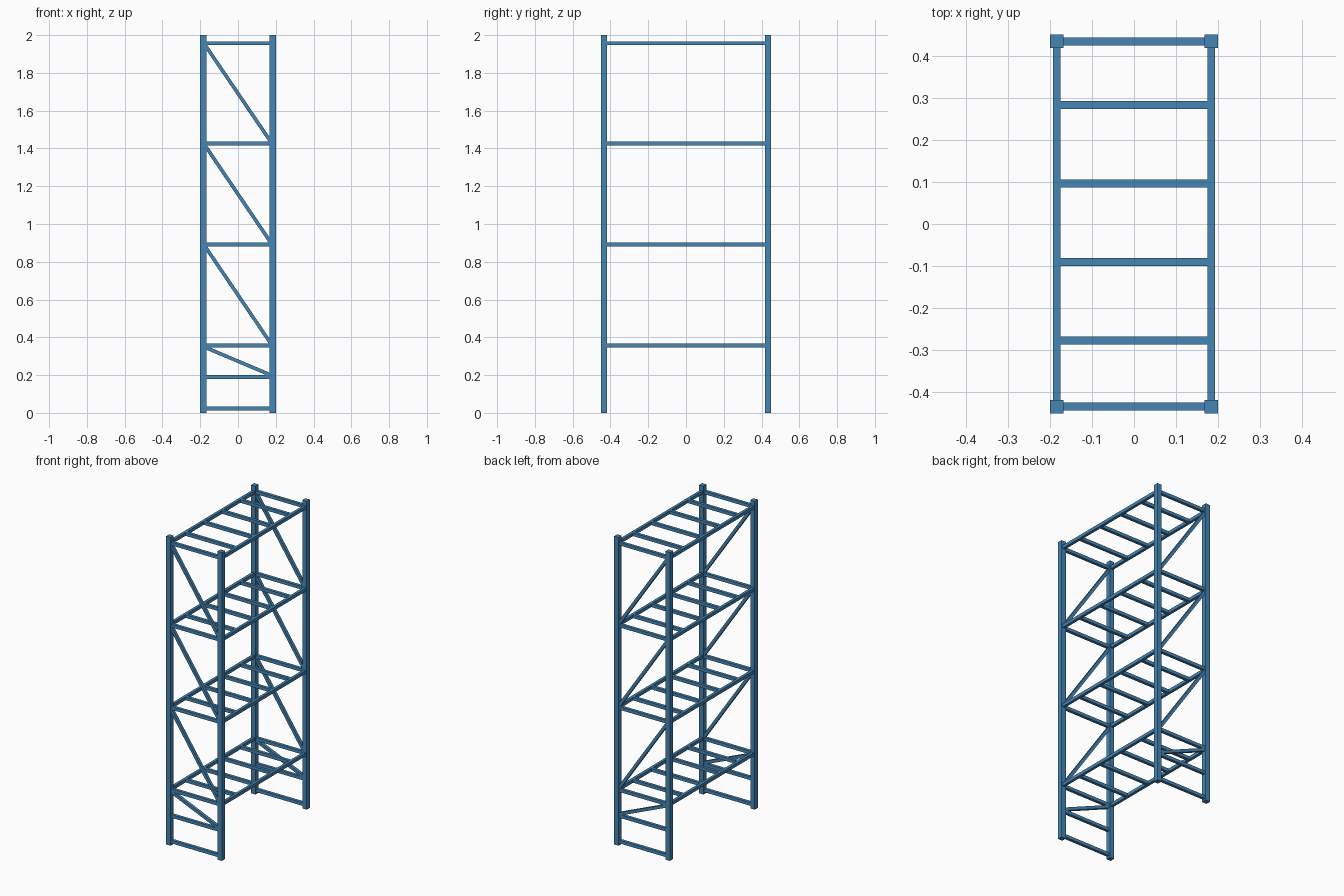
import bpy
from mathutils import Vector

old = bpy.data.objects.get("Cube")
if old:
    bpy.data.objects.remove(old, do_unlink=True)

blue = bpy.data.materials.new("steel blue paint")
blue.use_nodes = True
colour = (0.061, 0.235, 0.456, 1)
blue.diffuse_color = colour
blue.node_tree.nodes["Principled BSDF"].inputs["Base Color"].default_value = colour

PX, PY = 0.184, 0.435        # post centres
POST, BAR = 0.032, 0.019     # tube widths
LEVELS = [0.357, 0.891, 1.425, 1.957]
END_RUNGS = [0.024, 0.190] + LEVELS


def tube(name, start, end, width, height=None):
    """Square tube running between two points."""
    a, b = Vector(start), Vector(end)
    d = b - a
    bpy.ops.mesh.primitive_cube_add(size=1)
    ob = bpy.context.object
    ob.name = ob.data.name = name
    # local z runs along the tube, local x stays across it
    up = Vector((0, 0, 1)) if abs(d.normalized().z) < 0.99 else Vector((0, 1, 0))
    x = up.cross(d).normalized()
    y = d.normalized().cross(x)
    for v in ob.data.vertices:
        c = v.co.copy()
        v.co = (a + b) / 2 + x * c.x * width + y * c.y * (height or width) + d * c.z
    ob.data.materials.append(blue)
    return ob


# Corner posts
for sx, side in ((-1, "right"), (1, "left")):
    for sy, end in ((-1, "front"), (1, "back")):
        tube(f"{end}_{side}_post", (sx * PX, sy * PY, 0), (sx * PX, sy * PY, 2), POST)

# End frames: rungs between the posts and diagonal braces
inner = PX - POST / 2
for sy, end in ((-1, "front"), (1, "back")):
    y = sy * PY
    for i, z in enumerate(END_RUNGS):
        tube(f"{end}_rung_{i + 1}", (-inner, y, z), (inner, y, z), BAR, 0.021)
    for i, (low, high) in enumerate(zip(END_RUNGS[1:], END_RUNGS[2:])):
        gap = 0.010
        tube(f"{end}_brace_{i + 1}", (-PX + 0.01, y, high - gap),
             (PX - 0.01, y, low + gap), BAR)

# Shelf levels: long side rails and the cross bars that join them
for i, z in enumerate(LEVELS):
    for sx, side in ((-1, "right"), (1, "left")):
        tube(f"{side}_rail_{i + 1}", (sx * PX, -PY + POST / 2, z),
             (sx * PX, PY - POST / 2, z), 0.018, 0.021)
    for j in range(4):
        y = -0.278 + j * 0.187
        tube(f"shelf_{i + 1}_crossbar_{j + 1}", (-PX + 0.009, y, z),
             (PX - 0.009, y, z), BAR, 0.021)
